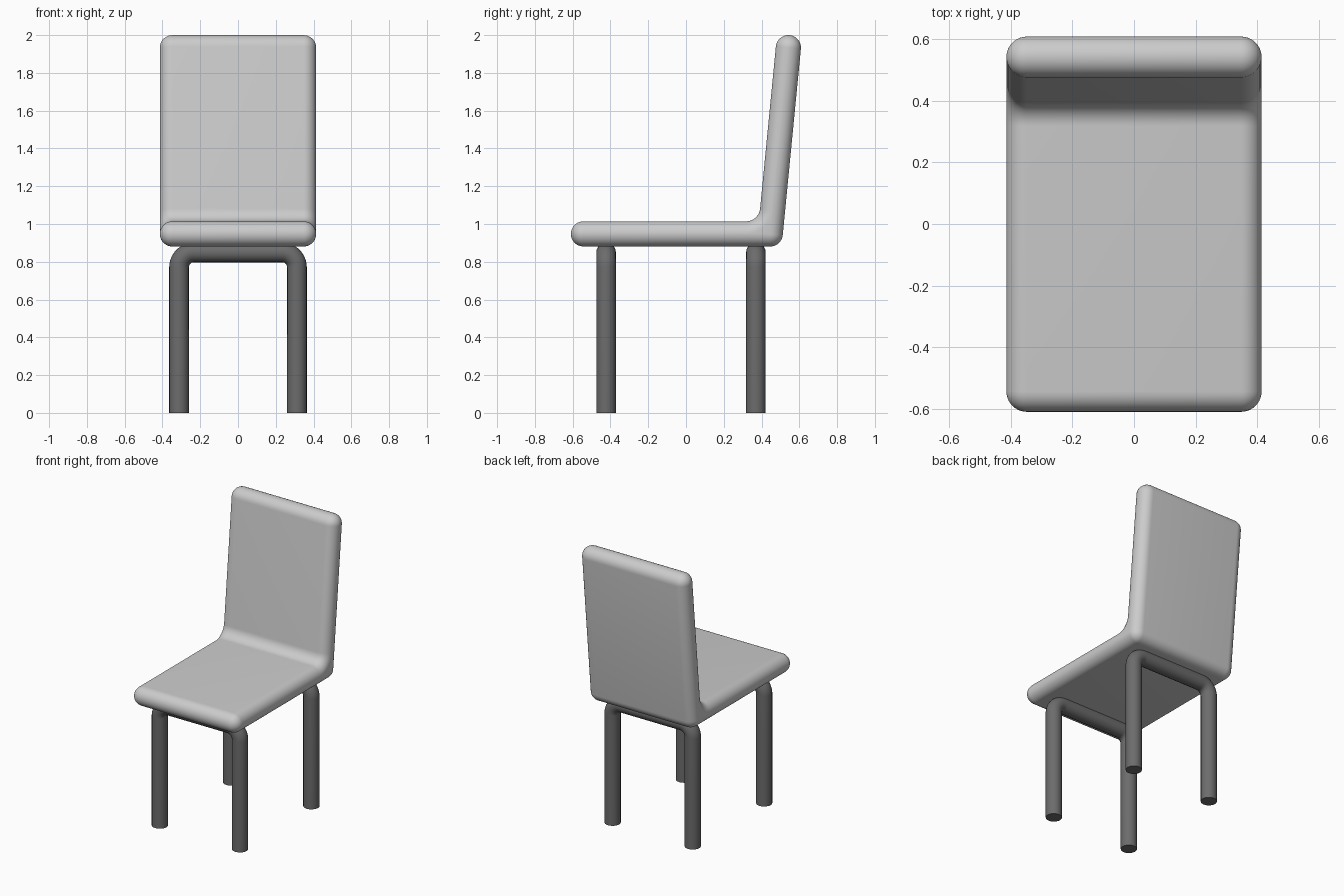
import bpy, bmesh
from math import sin, cos, pi, atan2, tan
from mathutils import Vector

if "Cube" in bpy.data.objects:
    bpy.data.objects.remove(bpy.data.objects["Cube"])

R = 0.0665          # half thickness of the padding = edge radius
HALF_W = 0.414      # half width of the shell
FILLET = 0.075      # inside radius where seat meets back
FRONT, CORNER, TOP = Vector((-0.543, 0.9475)), Vector((0.446, 0.9475)), Vector((0.542, 1.9335))


def finish(obj):
    bpy.ops.object.select_all(action='DESELECT')
    obj.select_set(True)
    bpy.context.view_layer.objects.active = obj
    bpy.ops.object.shade_smooth_by_angle(angle=pi / 4)


# Seat and back: one L-shaped profile, inset ring by ring to round the sides
lean = CORNER - TOP
back_ang = atan2(-lean.y, -lean.x)              # direction of the back, upwards
k = (R + FILLET)
fillet_c = CORNER + Vector((-1, 0)) * (k / tan((pi - back_ang) / 2)) + Vector((0, k))


def profile(r):
    """Side outline with convex radius r; the inner fillet grows as r shrinks."""
    arcs = [
        (FRONT, r, -pi / 2, -3 * pi / 2, 14),
        (fillet_c, R + FILLET - r, -pi / 2, back_ang - pi / 2, 10),
        (TOP, r, back_ang + pi / 2, back_ang - pi / 2, 14),
        (CORNER, r, back_ang - pi / 2, -pi / 2, 8),
    ]
    pts = []
    for c, rad, a0, a1, n in arcs:
        for i in range(n + 1):
            a = a0 + (a1 - a0) * i / n
            pts.append((c.x + rad * cos(a), c.y + rad * sin(a)))
    return pts


bm = bmesh.new()
STEPS = 10
rings = []
for side in (-1, 1):
    for i in range(STEPS + 1):
        a = pi / 2 * (i / STEPS if side > 0 else 1 - i / STEPS)
        x = side * (HALF_W - R + R * sin(a))
        rings.append([bm.verts.new((x, y, z)) for y, z in profile(R * cos(a))])
for a, b in zip(rings, rings[1:]):
    for i in range(len(a)):
        j = (i + 1) % len(a)
        bm.faces.new((a[i], a[j], b[j], b[i]))
bm.faces.new(rings[0])
bm.faces.new(rings[-1])
bmesh.ops.remove_doubles(bm, verts=bm.verts, dist=1e-5)
bmesh.ops.recalc_face_normals(bm, faces=bm.faces)
mesh = bpy.data.meshes.new("seat_and_back")
bm.to_mesh(mesh)
bm.free()
seat = bpy.data.objects.new("seat_and_back", mesh)
bpy.context.collection.objects.link(seat)
finish(seat)

# Legs: two bent tubes running under the seat
dark = bpy.data.materials.new("dark_metal")
dark.diffuse_color = (0.15, 0.15, 0.15, 1)
dark.use_nodes = True
dark.node_tree.nodes["Principled BSDF"].inputs["Base Color"].default_value = dark.diffuse_color
LEG_X, BAR_Z, TUBE, BEND = 0.312, 0.849, 0.052, 0.077


def leg_frame(name, y):
    half = [(LEG_X, 0)]
    for i in range(13):
        a = pi / 2 * i / 12
        half.append((LEG_X - BEND + BEND * cos(a), BAR_Z - BEND + BEND * sin(a)))
    path = half + [(-x, z) for x, z in reversed(half)]
    curve = bpy.data.curves.new(name, 'CURVE')
    curve.dimensions = '3D'
    curve.bevel_depth = TUBE
    curve.bevel_resolution = 8
    curve.use_fill_caps = True
    spline = curve.splines.new('POLY')
    spline.points.add(len(path) - 1)
    for p, (x, z) in zip(spline.points, path):
        p.co = (x, y, z, 1)
    obj = bpy.data.objects.new(name, curve)
    bpy.context.collection.objects.link(obj)
    bpy.ops.object.select_all(action='DESELECT')
    obj.select_set(True)
    bpy.context.view_layer.objects.active = obj
    bpy.ops.object.convert(target='MESH')
    obj = bpy.context.object
    obj.data.materials.clear()
    obj.data.materials.append(dark)
    finish(obj)


leg_frame("front_legs", -0.423)
leg_frame("back_legs", 0.37)
